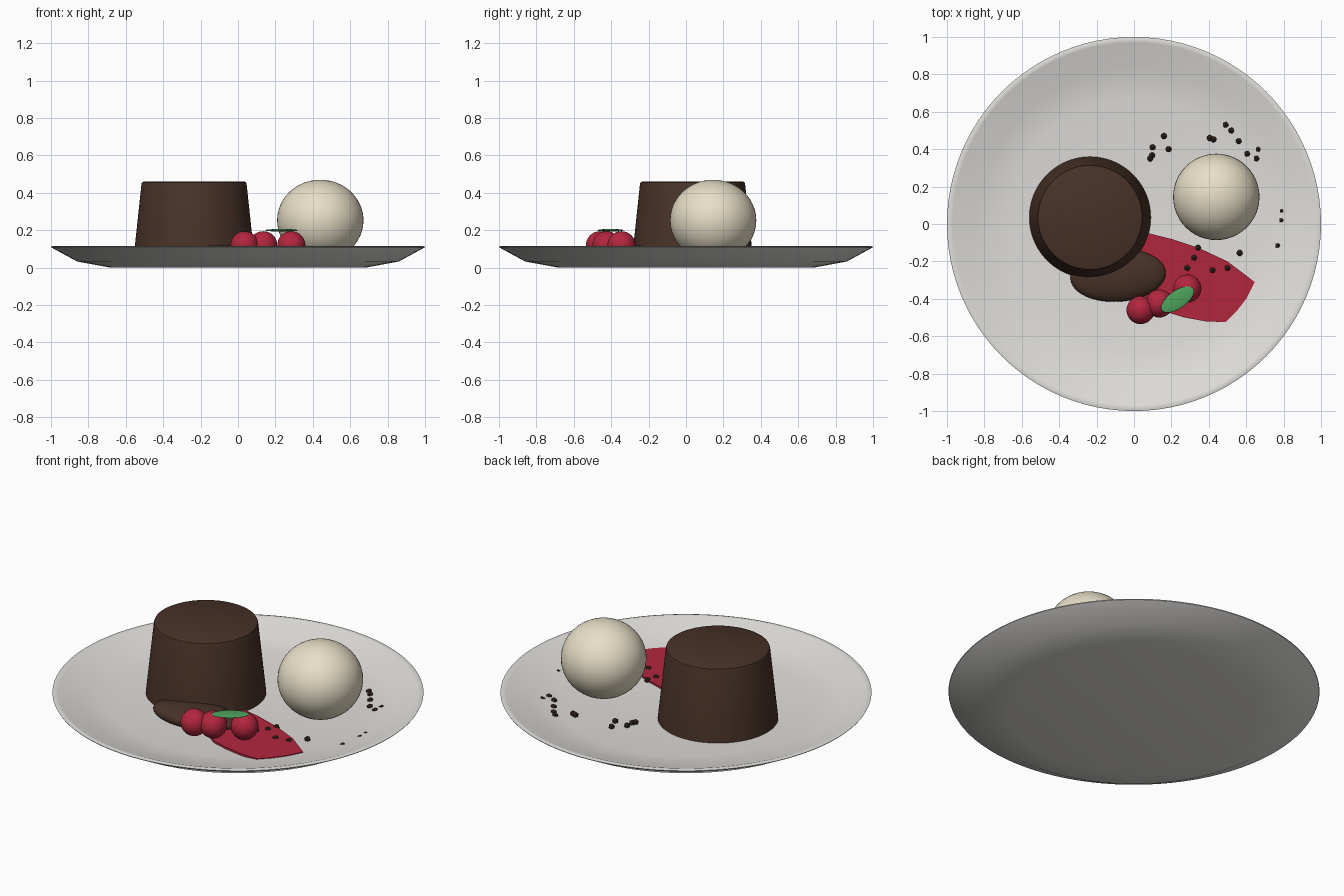
import bpy, bmesh, math
from mathutils import Matrix

cube = bpy.data.objects.get("Cube")
if cube:
    bpy.data.objects.remove(cube, do_unlink=True)


def material(name, r, g, b):
    m = bpy.data.materials.new(name)
    m.use_nodes = True
    m.diffuse_color = (r, g, b, 1)
    bsdf = next(n for n in m.node_tree.nodes if n.type == 'BSDF_PRINCIPLED')
    bsdf.inputs["Base Color"].default_value = (r, g, b, 1)
    bsdf.inputs["Roughness"].default_value = 0.6
    return m


CERAMIC = material("warm white ceramic", 0.75, 0.735, 0.71)
CHOCOLATE = material("chocolate", 0.065, 0.032, 0.021)
CRUMB = material("dark crumb", 0.045, 0.024, 0.015)
CREAM = material("vanilla cream", 0.86, 0.79, 0.61)
RED = material("raspberry red", 0.45, 0.019, 0.047)
GREEN = material("mint green", 0.075, 0.36, 0.105)


def finish(name, bm, mat, angle=30, smooth=True):
    bmesh.ops.recalc_face_normals(bm, faces=bm.faces)
    mesh = bpy.data.meshes.new(name)
    bm.to_mesh(mesh)
    bm.free()
    mesh.materials.append(mat)
    obj = bpy.data.objects.new(name, mesh)
    bpy.context.collection.objects.link(obj)
    if smooth:
        bpy.ops.object.select_all(action='DESELECT')
        obj.select_set(True)
        bpy.context.view_layer.objects.active = obj
        bpy.ops.object.shade_smooth_by_angle(angle=math.radians(angle))
    return obj


def lathe(name, profile, mat, x=0, y=0, steps=96, angle=30):
    bm = bmesh.new()
    verts = [bm.verts.new((r, 0, z)) for r, z in profile]
    edges = [bm.edges.new(pair) for pair in zip(verts, verts[1:])]
    bmesh.ops.spin(bm, geom=verts + edges, cent=(0, 0, 0), axis=(0, 0, 1),
                   angle=math.tau, steps=steps)
    bmesh.ops.remove_doubles(bm, verts=bm.verts, dist=0.0002)
    obj = finish(name, bm, mat, angle)
    obj.location = (x, y, 0)
    return obj


def ball(name, centre, radii, mat, turn=0, segments=48):
    bm = bmesh.new()
    bmesh.ops.create_uvsphere(bm, u_segments=segments, v_segments=segments // 2, radius=1)
    bm.transform(Matrix.Rotation(math.radians(turn), 4, 'Z') @ Matrix.Diagonal((*radii, 1)))
    obj = finish(name, bm, mat, 60)
    obj.location = centre
    return obj


# Plate with a gently raised rim
lathe("plate", [(0, 0), (0.68, 0), (0.86, 0.033), (0.998, 0.108), (1.0, 0.112),
                (0.985, 0.116), (0.97, 0.113), (0.84, 0.065), (0.67, 0.038), (0, 0.038)], CERAMIC)

# Tapered cake with a small rounded top edge
lathe("cake", [(0, 0.036), (0.325, 0.036), (0.281, 0.448), (0.278, 0.456),
               (0.27, 0.46), (0, 0.46)], CHOCOLATE, -0.235, 0.035)

# Scoop and chocolate pool
ball("cream_scoop", (0.44, 0.145, 0.253), (0.231, 0.231, 0.217), CREAM)
ball("chocolate_pool", (-0.085, -0.275, 0.06), (0.255, 0.14, 0.06), CHOCOLATE, 4)

# Fruit sauce smear, flaring away from the cake
bm = bmesh.new()
outline = [(-0.15, -0.1), (0, -0.05), (0.08, -0.05), (0.2, -0.08), (0.35, -0.13), (0.5, -0.2),
           (0.645, -0.31), (0.6, -0.4), (0.55, -0.465), (0.49, -0.525), (0.38, -0.52),
           (0.27, -0.5), (0.17, -0.47), (0.05, -0.38), (-0.08, -0.27)]
face = bm.faces.new([bm.verts.new((x, y, 0.036)) for x, y in outline])
top = bmesh.ops.extrude_face_region(bm, geom=[face])
for v in top["geom"]:
    if isinstance(v, bmesh.types.BMVert):
        v.co.z = 0.05
finish("sauce_smear", bm, RED, smooth=False)

# Berries
for i, (x, y) in enumerate([(0.035, -0.46), (0.135, -0.425), (0.285, -0.345)]):
    ball(f"berry_{i + 1}", (x, y, 0.12), (0.075, 0.075, 0.075), RED, segments=32)

# Leaf resting on the berries
ball("mint_leaf", (0.233, -0.404, 0.2), (0.102, 0.048, 0.007), GREEN, 35, 32)

# Crumbs scattered around the scoop
crumbs = [(0.087, 0.35), (0.097, 0.367), (0.1, 0.41), (0.16, 0.47), (0.185, 0.4),
          (0.405, 0.46), (0.425, 0.452), (0.49, 0.53), (0.52, 0.5), (0.56, 0.443),
          (0.605, 0.375), (0.655, 0.35), (0.665, 0.4), (0.79, 0.07), (0.79, 0.02),
          (0.77, -0.115), (0.565, -0.155), (0.5, -0.235), (0.42, -0.247),
          (0.285, -0.235), (0.322, -0.18), (0.342, -0.127)]
bm = bmesh.new()
for x, y in crumbs:
    bmesh.ops.create_icosphere(bm, subdivisions=1, radius=0.018,
                               matrix=Matrix.Translation((x, y, 0.046)))
finish("crumbs", bm, CRUMB, smooth=False)
